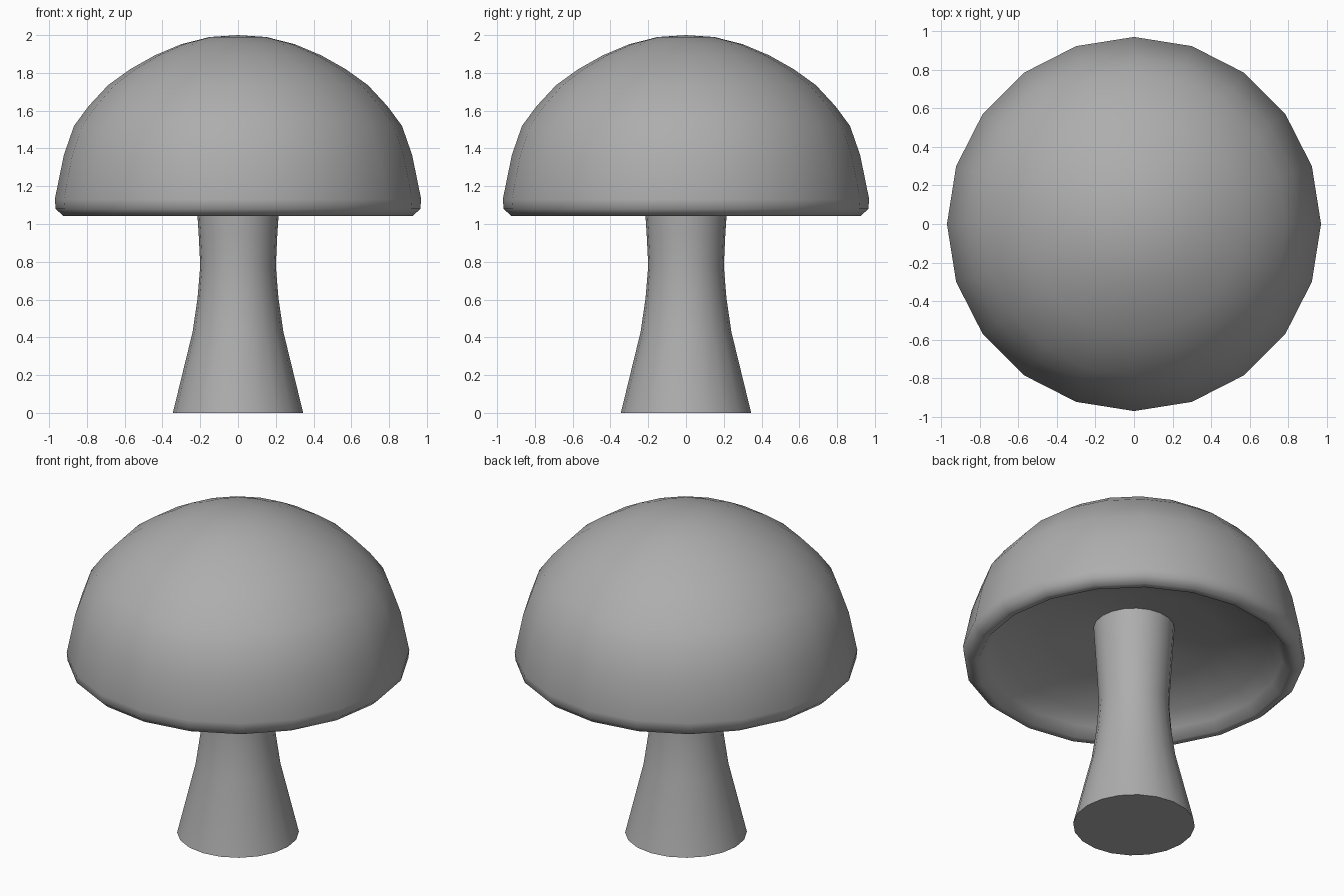
import bpy, math

if "Cube" in bpy.data.objects:
    bpy.data.objects.remove(bpy.data.objects["Cube"])

SIDES = 20


def lathe(name, profile, smooth_angle):
    """Revolve (radius, z) points around z; radius 0 makes a pole."""
    verts, rings = [], []
    for r, z in profile:
        start = len(verts)
        count = 1 if r == 0 else SIDES
        for i in range(count):
            a = 2 * math.pi * i / SIDES
            verts.append((r * math.cos(a), r * math.sin(a), z))
        rings.append([start + i % count for i in range(SIDES)])
    faces = []
    for low, high in zip(rings, rings[1:]):
        for i in range(SIDES):
            j = (i + 1) % SIDES
            quad = [low[i], low[j], high[j], high[i]]
            faces.append(list(dict.fromkeys(quad)))
    mesh = bpy.data.meshes.new(name)
    mesh.from_pydata(verts, [], faces)
    obj = bpy.data.objects.new(name, mesh)
    bpy.context.collection.objects.link(obj)
    bpy.ops.object.select_all(action='DESELECT')
    obj.select_set(True)
    bpy.context.view_layer.objects.active = obj
    bpy.ops.object.shade_smooth_by_angle(angle=math.radians(smooth_angle))
    # Slightly dark grey
    mat = bpy.data.materials.new(name + "_grey")
    mat.diffuse_color = (0.42, 0.42, 0.42, 1)
    mat.use_nodes = True
    mat.node_tree.nodes["Principled BSDF"].inputs["Base Color"].default_value = mat.diffuse_color
    mesh.materials.append(mat)
    return obj


# Stem: flat foot, narrow waist, flaring into the hollow underside
lathe("stem", [(0, 0), (0.345, 0), (0.24, 0.43), (0.214, 0.61), (0.2, 0.78),
               (0.208, 0.94), (0.23, 1.285)], 60)

# Cap: shallow hollow underside, rounded rim, dome
lathe("cap", [(0.23, 1.285), (0.5, 1.235), (0.76, 1.165), (0.84, 1.1),
              (0.885, 1.045), (0.926, 1.043), (0.965, 1.08), (0.97, 1.13),
              (0.922, 1.365), (0.868, 1.52), (0.79, 1.625), (0.688, 1.735),
              (0.57, 1.82), (0.44, 1.893), (0.3, 1.952), (0.15, 1.99), (0, 2.0)], 80)
